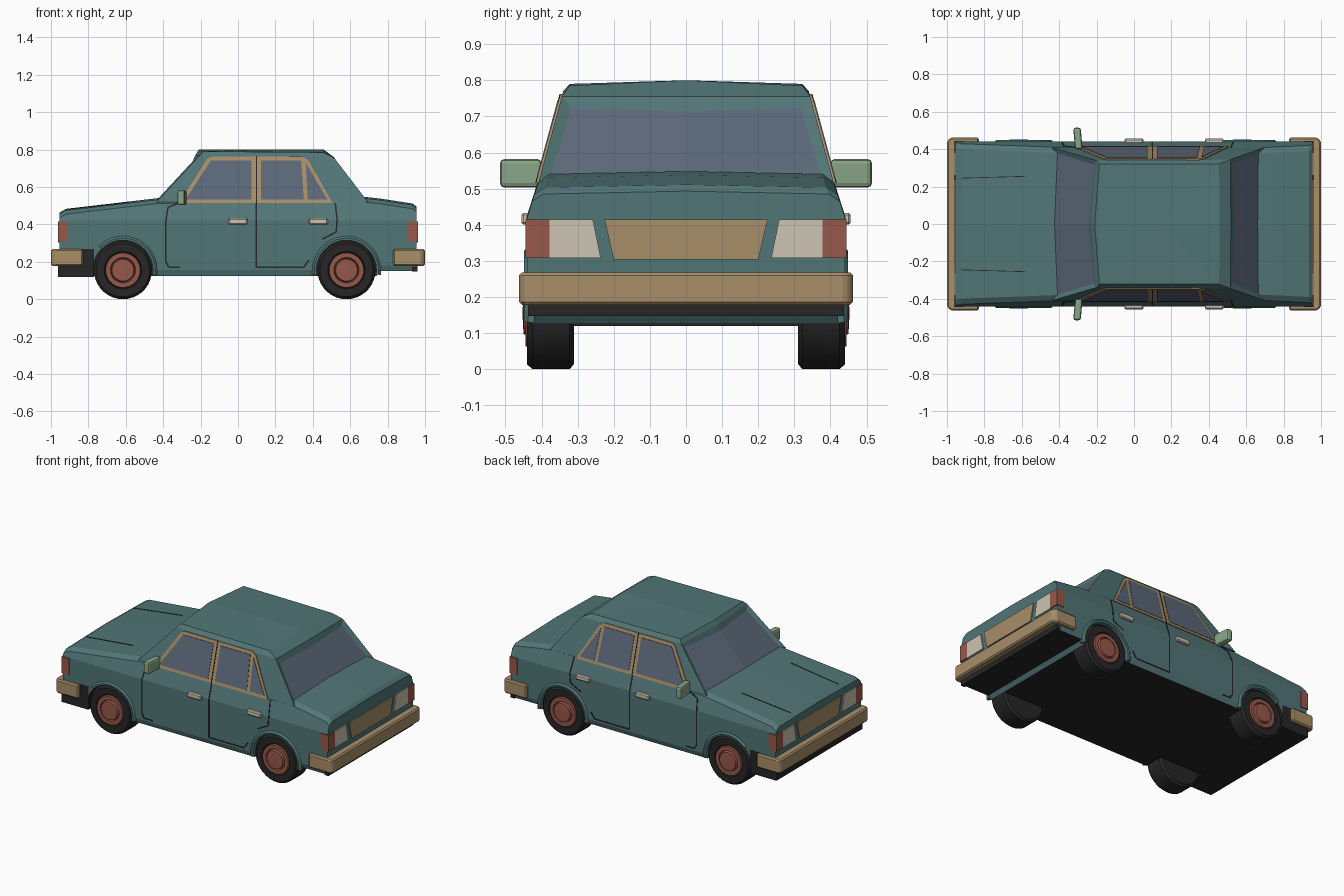
import bpy, bmesh, math
from mathutils import Vector

if "Cube" in bpy.data.objects:
    bpy.data.objects.remove(bpy.data.objects["Cube"])


def mat(name, r, g, b):
    m = bpy.data.materials.new(name)
    lin = [((c / 255 + 0.055) / 1.055) ** 2.4 for c in (r, g, b)]
    m.diffuse_color = (*lin, 1)
    m.use_nodes = True
    m.node_tree.nodes["Principled BSDF"].inputs["Base Color"].default_value = m.diffuse_color
    return m


TEAL = mat("teal paint", 82, 118, 119)
TAN = mat("tan trim", 168, 142, 105)
GLASS = mat("slate glass", 92, 104, 121)
RED = mat("brick red", 152, 88, 74)
WHITE = mat("cream", 205, 196, 178)
GREEN = mat("pale green", 138, 165, 135)
BLACK = mat("black rubber", 38, 38, 38)


def finish(name, bm, *mats):
    bmesh.ops.recalc_face_normals(bm, faces=bm.faces)
    me = bpy.data.meshes.new(name)
    bm.to_mesh(me)
    bm.free()
    for m in mats:
        me.materials.append(m)
    ob = bpy.data.objects.new(name, me)
    bpy.context.collection.objects.link(ob)
    return ob


def loft(rings, bm=None):
    """Skin closed rings of points and cap both ends."""
    bm = bm or bmesh.new()
    vs = [[bm.verts.new(p) for p in r] for r in rings]
    n = len(rings[0])
    for a, b in zip(vs, vs[1:]):
        for i in range(n):
            bm.faces.new((a[i], a[(i + 1) % n], b[(i + 1) % n], b[i]))
    bm.faces.new(vs[0])
    bm.faces.new(vs[-1])
    return bm


def bevel(ob, w, seg=1):
    m = ob.modifiers.new("bevel", "BEVEL")
    m.width, m.segments = w, seg
    return ob


def box(name, m, x, y, z):
    rings = [[(x[0], y[0], h), (x[1], y[0], h), (x[1], y[1], h), (x[0], y[1], h)] for h in z]
    return finish(name, loft(rings), m)


def side_y(z):
    """Half width of the car's flank at height z."""
    if z < 0.42:
        return 0.44
    if z < 0.53:
        return 0.44 - 0.035 * (z - 0.42) / 0.11
    return 0.405 - (z - 0.53) * 0.065 / 0.24


def side_plate(name, m, pts, s, off):
    """Thin plate lying on the flank, outlined in x and z."""
    rings = [[(x, s * (side_y(z) + o), z) for x, z in pts] for o in (off - 0.009, off)]
    return finish(name, loft(rings), m)


def seam(name, pts, s, w=0.004):
    bm = bmesh.new()
    for a, b in zip(pts, pts[1:]):
        a, b = Vector(a), Vector(b)
        d = (b - a).normalized() * w
        n = Vector((-d.y, d.x))
        q = [a + n, b + n, b - n, a - n]
        loft([[(p.x, s * (side_y(p.y) + o), p.y) for p in q] for o in (-0.005, 0.002)], bm)
    finish(name, bm, BLACK)


def lathe(name, m, prof, x, z, s, steps=36):
    """Turn a (radius, y) profile about a wheel axle."""
    bm = bmesh.new()
    vs = [bm.verts.new((x + r, s * y, z)) for r, y in prof]
    es = [bm.edges.new(e) for e in zip(vs, vs[1:])]
    bmesh.ops.spin(bm, geom=vs + es, cent=(x, 0, z), axis=(0, 1, 0),
                   angle=2 * math.pi, steps=steps)
    bmesh.ops.remove_doubles(bm, verts=bm.verts, dist=0.0005)
    ob = finish(name, bm, m)
    for p in ob.data.polygons:
        p.use_smooth = True
    bpy.context.view_layer.objects.active = ob
    ob.select_set(True)
    bpy.ops.object.shade_smooth_by_angle(angle=math.radians(35))
    ob.select_set(False)


# Lower body: cross sections along the length (x, deck height, sill height)
rings = []
for x, zd, zb in [(-0.955, 0.455, 0.125), (-0.92, 0.475, 0.125), (-0.43, 0.532, 0.125),
                  (0.67, 0.54, 0.125), (0.74, 0.532, 0.125), (0.76, 0.53, 0.15),
                  (0.935, 0.503, 0.15), (0.955, 0.485, 0.15)]:
    sh = side_y(zd - 0.02)
    half = [(0.43, zb), (0.44, zb + 0.03), (0.44, 0.42), (sh, zd - 0.02), (sh - 0.03, zd)]
    sec = half + [(0, zd + 0.008)] + [(-y, z) for y, z in reversed(half)]
    rings.append([(x, y, z) for y, z in sec])
body = finish("body", loft(rings), TEAL, BLACK)
for p in body.data.polygons:
    if p.normal.z < -0.8:
        p.material_index = 1

# Cabin: sill, eaves and roof rings with bowed windscreen and rear window
def cab(zf, zr, xf, xr, y, bow=0.025):
    yf, yr = (y, y) if y else (side_y(zf), side_y(zr))
    return [(xf - bow, 0, zf), (xf, -yf, zf), (xr, -yr, zr), (xr + 0.003, 0, zr),
            (xr, yr, zr), (xf, yf, zf)]


bm = loft([cab(0.52, 0.52, -0.435, 0.695, 0), cab(0.77, 0.755, -0.203, 0.515, 0),
           cab(0.79, 0.785, -0.185, 0.455, 0.322)])
top = max(bm.faces, key=lambda f: f.calc_center_median().z)
ridge = bmesh.ops.poke(bm, faces=[top])["verts"]
for v in ridge:
    v.co.z = 0.803
for v in bm.verts:
    if abs(v.co.y) < 0.01 and v.co.z > 0.78:
        v.co.z = 0.8
bmesh.ops.recalc_face_normals(bm, faces=bm.faces)
for sign, inset in ((-1, 0.036), (1, 0.042)):
    panes = [f for f in bm.faces if f.normal.x * sign > 0.5
             and 0.6 < f.calc_center_median().z < 0.7 and abs(f.normal.y) < 0.4]
    bmesh.ops.inset_region(bm, faces=panes, thickness=inset, depth=-0.012)
    for f in panes:
        f.material_index = 1
finish("cabin", bm, TEAL, GLASS)

# Wheels, arches and side details on both flanks
tyre = [(0, 0.31), (0.14, 0.31), (0.155, 0.322), (0.155, 0.425), (0.142, 0.44), (0.1, 0.44),
        (0.095, 0.43), (0, 0.43)]
hub = [(0.095, 0.428), (0.092, 0.444), (0.068, 0.444), (0.063, 0.434), (0.058, 0.45), (0, 0.453)]
frame = [(-0.315, 0.515), (-0.165, 0.75), (-0.14, 0.762), (0.345, 0.762), (0.375, 0.745),
         (0.505, 0.515)]
panes = {"front_door_glass": [(-0.28, 0.533), (-0.145, 0.742), (0.073, 0.742), (0.073, 0.533)],
         "rear_door_glass": [(0.123, 0.533), (0.123, 0.742), (0.338, 0.742), (0.352, 0.533)],
         "quarter_glass": [(0.373, 0.533), (0.362, 0.73), (0.478, 0.533)]}
for s, tag in ((-1, "near"), (1, "far")):
    for x, end, a1 in ((-0.615, "front", 135), (0.58, "rear", 188)):
        lathe(f"{end}_tyre_{tag}", BLACK, tyre, x, 0.155, s)
        lathe(f"{end}_hub_{tag}", RED, hub, x, 0.155, s)
        # wheel well cutter
        circ = [(0.162 * math.cos(i * math.pi / 20), 0.162 * math.sin(i * math.pi / 20))
                for i in range(40)]
        cut = finish(f"{end}_well_cutter_{tag}",
                     loft([[(x + u, s * y, 0.155 + v) for u, v in circ] for y in (0.3, 0.6)]),
                     TEAL, BLACK)
        for p in cut.data.polygons:
            p.material_index = 1
        cut.hide_render = True
        cut.hide_viewport = True
        mod = body.modifiers.new("wheel well", "BOOLEAN")
        mod.operation, mod.object, mod.solver = "DIFFERENCE", cut, "EXACT"
        # raised arch lip
        arc = [math.radians(-8 + (a1 + 8) * i / 20) for i in range(21)]
        sec = [(0.16, 0.42), (0.16, 0.447), (0.172, 0.449), (0.185, 0.438), (0.185, 0.42)]
        finish(f"{end}_arch_lip_{tag}",
               loft([[(x + r * math.cos(a), s * y, 0.155 + r * math.sin(a)) for r, y in sec]
                     for a in arc]), TEAL)
    # side windows
    side_plate(f"window_frame_{tag}", TAN, frame, s, 0.006)
    for n, pts in panes.items():
        side_plate(f"{n}_{tag}", GLASS, pts, s, 0.009)
    side_plate(f"door_post_gap_{tag}", BLACK,
               [(0.095, 0.515), (0.095, 0.762), (0.101, 0.762), (0.101, 0.515)], s, 0.008)
    # door shut lines
    seam(f"front_door_seam_{tag}", [(-0.315, 0.515), (-0.375, 0.49), (-0.385, 0.42),
                                    (-0.385, 0.2), (-0.37, 0.17), (-0.31, 0.17)], s)
    seam(f"rear_door_seam_{tag}", [(0.098, 0.515), (0.098, 0.42), (0.098, 0.17), (0.35, 0.17),
                                   (0.38, 0.21)], s)
    seam(f"rear_door_edge_{tag}", [(0.45, 0.32), (0.525, 0.36), (0.53, 0.42), (0.52, 0.515)], s)
    # handles and mirror
    for x, n in ((0, "front"), (0.43, "rear")):
        bevel(box(f"{n}_handle_{tag}", WHITE, (x - 0.05, x + 0.05),
                  sorted((s * 0.42, s * 0.456)), (0.4, 0.433)), 0.006)
    q = [(-0.325, 0.515), (-0.285, 0.515), (-0.275, 0.4), (-0.315, 0.4)]
    bevel(finish(f"mirror_{tag}", loft([[(x, s * y, z) for x, y in q] for z in (0.503, 0.582)]),
                 GREEN), 0.012, 2)
    # bonnet crease
    cr = [(-0.925, 0.243), (-0.58, 0.253), (-0.58, 0.257), (-0.925, 0.247)]
    finish(f"bonnet_crease_{tag}",
           loft([[(x, s * y, 0.479 + (x + 0.92) * 0.1163 + o) for x, y in cr]
                 for o in (-0.005, 0.0015)]), BLACK)

# Lamps, centre panels and bumpers at both ends
for e, tag in ((-1, "front"), (1, "rear")):
    def end_plate(name, m, pts):
        return finish(name, loft([[(e * x, y, z) for y, z in pts] for x in (0.954, 0.962)]), m)

    end_plate(f"{tag}_panel", TAN, [(-0.2, 0.303), (0.2, 0.303), (0.226, 0.415), (-0.226, 0.415)])
    for s in (-1, 1):
        end_plate(f"{tag}_lamp_{s}", WHITE, [(s * 0.236, 0.308), (s * 0.38, 0.308),
                                             (s * 0.38, 0.415), (s * 0.258, 0.415)])
        box(f"{tag}_corner_lamp_{s}", RED, sorted((e * 0.908, e * 0.963)),
            sorted((s * 0.378, s * 0.445)), (0.308, 0.415))
    half = [(0.83, 0.43), (0.83, 0.462), (0.982, 0.462), (1.0, 0.442)]
    inner = [(0.945, -0.43), (0.945, 0.43)]
    plan = half + [(x, -y) for x, y in reversed(half)] + inner
    bevel(finish(f"{tag}_bumper", loft([[(e * x, y, z) for x, y in plan]
                                        for z in (0.178, 0.268)]), TAN), 0.008)

# Dark valances under the bumpers
box("front_valance", BLACK, (-0.962, -0.77), (-0.442, 0.442), (0.119, 0.268))
box("rear_valance", BLACK, (0.93, 0.959), (-0.438, 0.438), (0.147, 0.19))
